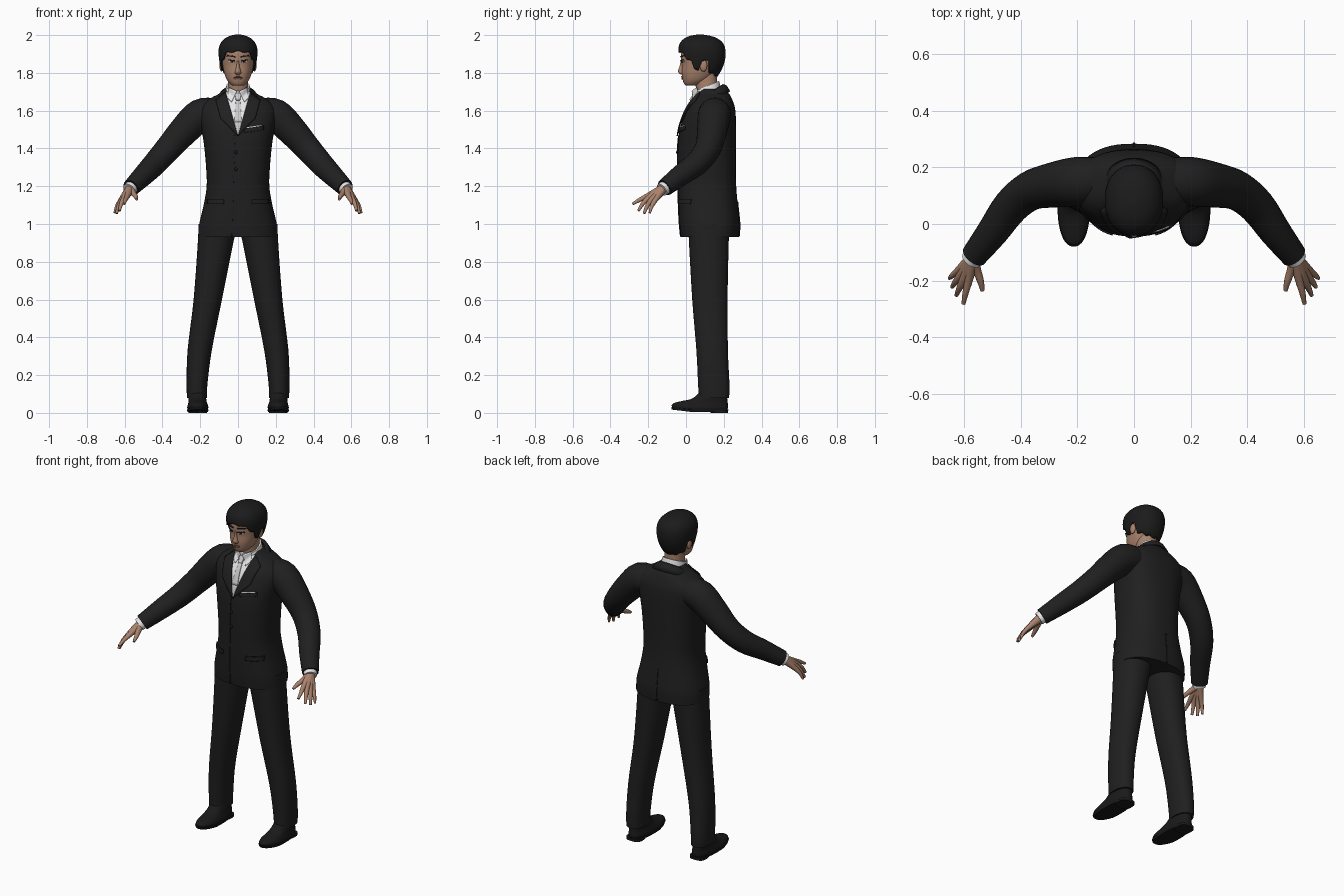
import bpy, bmesh, math
from mathutils import Vector

if "Cube" in bpy.data.objects:
    bpy.data.objects.remove(bpy.data.objects["Cube"])


def material(name, r, g, b):
    m = bpy.data.materials.new(name)
    m.diffuse_color = (r, g, b, 1)
    m.use_nodes = True
    m.node_tree.nodes["Principled BSDF"].inputs["Base Color"].default_value = m.diffuse_color
    return m


SUIT = material("suit_black", .014, .014, .014)
HAIR = material("hair_black", .011, .011, .011)
SHOE = material("shoe_black", .010, .010, .010)
SKIN = material("skin", .40, .225, .15)
SHIRT = material("shirt_white", .80, .80, .80)
TIE = material("tie_grey", .60, .60, .60)
LIPS = material("lips", .30, .13, .10)
EYE = material("eye_white", .55, .50, .47)


def finish(name, bm, mat, mirror=False, thick=0, angle=50):
    bmesh.ops.recalc_face_normals(bm, faces=bm.faces)
    me = bpy.data.meshes.new(name)
    bm.to_mesh(me)
    bm.free()
    me.materials.append(mat)
    for p in me.polygons:
        p.use_smooth = True
    me.set_sharp_from_angle(angle=math.radians(angle))
    ob = bpy.data.objects.new(name, me)
    bpy.context.collection.objects.link(ob)
    if thick:
        s = ob.modifiers.new("thickness", 'SOLIDIFY')
        s.thickness, s.offset = thick, 0
    if mirror:
        ob.modifiers.new("mirror", 'MIRROR').use_mirror_merge = False
    return ob


def skin_rings(name, rings, mat, closed=True, caps=(True, True), **kw):
    """Bridge a list of point rings into a surface."""
    bm = bmesh.new()
    vs = [[bm.verts.new(p) for p in ring] for ring in rings]
    n = len(vs[0])
    for a, b in zip(vs, vs[1:]):
        for i in range(n if closed else n - 1):
            j = (i + 1) % n
            bm.faces.new((a[i], a[j], b[j], b[i]))
    if closed:
        for want, ring in zip(caps, (vs[0], vs[-1])):
            if want:
                bm.faces.new(ring)
    return finish(name, bm, mat, **kw)


def refine(rows, k=5):
    """Catmull-Rom through rows of numbers."""
    out = []
    for i in range(len(rows) - 1):
        p = [rows[max(0, min(len(rows) - 1, i + d))] for d in (-1, 0, 1, 2)]
        for s in range(k):
            t = s / k
            out.append([.5 * (2*b + (c-a)*t + (2*a-5*b+4*c-d)*t*t + (3*b-a-3*c+d)*t**3)
                        for a, b, c, d in zip(*p)])
    return out + [list(rows[-1])]


def spow(v, e):
    return math.copysign(abs(v) ** e, v)


def oval(z, hw, yf, yb, cx=0, p=2.2, n=40):
    return [(cx + hw * spow(math.cos(a), 2/p), (yf+yb)/2 + (yb-yf)/2 * spow(math.sin(a), 2/p), z)
            for a in (2*math.pi*i/n for i in range(n))]


def row_at(rows, z):
    for a, b in zip(rows, rows[1:]):
        if a[0] <= z <= b[0]:
            t = (z - a[0]) / max(1e-6, b[0] - a[0])
            return [u + (v-u)*t for u, v in zip(a, b)]
    return rows[0] if z < rows[0][0] else rows[-1]


def surface(rows, p, side=-1):
    """Depth of a lofted body at (x, z)."""
    def f(x, z):
        _, hw, yf, yb = row_at(rows, z)[:4]
        u = min(.995, abs(x) / hw)
        return (yf+yb)/2 + side*(yb-yf)/2*(1 - u**p)**(1/p)
    return f


def patch(name, c, surf, off, mat, thick=.004, n=8, **kw):
    """Four-cornered plate (x, z corners) laid on a surface."""
    rings = []
    for i in range(n + 1):
        u, ring = i/n, []
        for j in range(n + 1):
            v = j/n
            x, z = [(c[0][k]*(1-v) + c[1][k]*v)*(1-u) + (c[3][k]*(1-v) + c[2][k]*v)*u for k in (0, 1)]
            ring.append((x, surf(x, z) + off, z))
        rings.append(ring)
    return skin_rings(name, rings, mat, closed=False, thick=thick, **kw)


def box(x0, x1, z0, z1):
    return [(x0, z1), (x1, z1), (x1, z0), (x0, z0)]


def tube(name, pts, mat, n=20, k=4, **kw):
    """Round sweep through (x, y, z, radius) points."""
    path = refine(pts, k)
    rings = []
    for i, q in enumerate(path):
        d = Vector(path[min(i+1, len(path)-1)][:3]) - Vector(path[max(i-1, 0)][:3])
        d.normalize()
        a = d.cross(Vector((.3, 1, .2))).normalized()
        b = d.cross(a)
        rings.append([Vector(q[:3]) + (a*math.cos(t) + b*math.sin(t))*q[3]
                      for t in (2*math.pi*m/n for m in range(n))])
    return skin_rings(name, rings, mat, **kw)


def ball(name, loc, scale, mat, **kw):
    bm = bmesh.new()
    bmesh.ops.create_uvsphere(bm, u_segments=16, v_segments=10, radius=1)
    for v in bm.verts:
        v.co = Vector([v.co[i]*scale[i] + loc[i] for i in range(3)])
    return finish(name, bm, mat, **kw)


# Jacket body: z, half width, front, back
torso = refine([(.93, .21, -.028, .28), (1.0, .205, -.035, .284), (1.1, .182, -.04, .274),
                (1.2, .166, -.042, .266), (1.3, .169, -.044, .264), (1.42, .18, -.043, .265),
                (1.5, .193, -.033, .265), (1.56, .204, -.015, .264), (1.61, .203, .006, .26),
                (1.645, .178, .028, .25), (1.67, .138, .045, .24), (1.69, .1, .055, .228),
                (1.715, .072, .068, .205)])
skin_rings("jacket", [oval(*r, p=2.4, n=56) for r in torso], SUIT)
front, back = surface(torso, 2.4), surface(torso, 2.4, 1)

# Sleeves and shirt cuffs
tube("sleeves", [(.12, .155, 1.585, .08), (.2, .15, 1.575, .087), (.285, .138, 1.495, .08),
                 (.365, .118, 1.405, .07), (.435, .062, 1.325, .064), (.5, -.028, 1.258, .056),
                 (.566, -.113, 1.192, .046)], SUIT, n=28, mirror=True)
tube("shirt_cuffs", [(.555, -.1, 1.203, .037), (.577, -.128, 1.181, .036)], SHIRT, mirror=True)

# Jacket details
patch("lapels", [(.066, 1.70), (.118, 1.655), (.092, 1.56), (0, 1.465)], front, -.008, SUIT, .006, mirror=True)
patch("front_edge", [(-.022, 1.47), (-.016, 1.47), (-.03, .935), (-.036, .935)], front, -.002, SUIT, n=24)
patch("pocket_flaps", box(.075, .16, 1.105, 1.13), front, -.005, SUIT, .008, mirror=True)
patch("breast_pocket", [(.035, 1.505), (.135, 1.52), (.135, 1.498), (.035, 1.483)], front, -.004, SUIT, .006)
patch("pocket_square", [(.045, 1.512), (.125, 1.524), (.125, 1.519), (.045, 1.506)], front, -.003, TIE)
patch("back_vent", box(-.004, .004, .935, 1.12), back, .002, SUIT, n=10)
for z in (1.38, 1.29):
    ball("jacket_button", (-.012, front(-.012, z) - .003, z), (.009, .005, .009), SHOE)
arc = [math.radians(-35 + 250*i/32) for i in range(33)]
skin_rings("jacket_collar",
           [[(hw*math.cos(a), .128 + ry*math.sin(a), z + .045*math.sin(a)) for a in arc]
            for hw, ry, z in ((.112, .102, 1.655), (.092, .085, 1.685), (.075, .066, 1.692))],
           SUIT, closed=False, thick=.009)

# Shirt and tie
patch("shirt_front", [(-.066, 1.70), (.066, 1.70), (.003, 1.475), (-.003, 1.475)], front, -.004, SHIRT, n=14)
patch("tie_knot", [(-.018, 1.692), (.018, 1.692), (.011, 1.655), (-.011, 1.655)], front, -.014, TIE, .009)
patch("tie_blade", [(-.011, 1.658), (.011, 1.658), (.019, 1.54), (-.019, 1.54)], front, -.009, TIE)
patch("tie_tip", [(-.019, 1.54), (.019, 1.54), (.002, 1.475), (-.002, 1.475)], front, -.009, TIE)
skin_rings("shirt_collar",
           [[(x, y, z + (y - .11)*.42) for x, y, z in oval(z, hw, yf, yb)]
            for z, hw, yf, yb in ((1.67, .074, .036, .188), (1.70, .069, .041, .182), (1.73, .062, .047, .175))],
           SHIRT)
patch("collar_wings", [(.005, 1.703), (.046, 1.722), (.056, 1.668), (.034, 1.645)],
      lambda x, z: min(front(x, z), .04 + 12*x*x), -.008, SHIRT, mirror=True)

# Neck and head
skin_rings("neck", [oval(z, .054, yf, .165) for z, yf in ((1.66, .06), (1.74, .05), (1.82, .03))], SKIN)
head = refine([(1.732, .026, .0, .06), (1.742, .042, -.01, .085), (1.765, .06, -.018, .125),
               (1.80, .073, -.023, .155), (1.84, .081, -.022, .175), (1.88, .085, -.026, .187),
               (1.92, .084, -.023, .187), (1.96, .06, .01, .15)])
skin_rings("head", [oval(*r) for r in head], SKIN)
face = surface(head, 2.2)
nose = refine([(1.792, .011, -.028, .01), (1.798, .018, -.037, .01), (1.81, .016, -.042, .01),
               (1.835, .009, -.034, .01), (1.865, .007, -.027, .01)], 3)
skin_rings("nose", [oval(*r, n=16) for r in nose], SKIN)
ball("ears", (.087, .093, 1.838), (.011, .02, .031), SKIN, mirror=True)
patch("eye_whites", [(.017, 1.863), (.048, 1.868), (.05, 1.859), (.02, 1.854)], face, -.002, EYE, mirror=True)
patch("irises", box(.027, .04, 1.855, 1.867), face, -.004, HAIR, mirror=True)
patch("upper_lids", [(.015, 1.866), (.051, 1.871), (.053, 1.866), (.016, 1.861)], face, -.005, HAIR, mirror=True)
patch("eyebrows", [(.013, 1.889), (.057, 1.894), (.059, 1.888), (.013, 1.882)], face, -.003, HAIR, mirror=True)
patch("upper_lip", [(-.01, 1.782), (.01, 1.782), (.026, 1.775), (-.026, 1.775)], face, -.003, LIPS)
patch("lower_lip", [(-.025, 1.774), (.025, 1.774), (.012, 1.765), (-.012, 1.765)], face, -.003, LIPS)

# Hair shell from a shaped hairline up to the crown
hair = refine([(1.775, .068, .0, .158), (1.82, .086, -.022, .186), (1.87, .096, -.032, .203),
               (1.92, .099, -.037, .205), (1.955, .089, -.029, .193), (1.98, .066, -.005, .163),
               (1.994, .036, .03, .12), (2.0, .003, .07, .076)])
hairline = [(-1, 1.912), (-.8, 1.905), (-.65, 1.875), (-.45, 1.862), (-.32, 1.82), (-.12, 1.818),
            (0, 1.862), (.25, 1.862), (.38, 1.805), (1, 1.782)]
N, M = 96, 18
strips = []
for k in range(M + 1):
    ring = []
    for i in range(N):
        a = 2*math.pi*i/N
        low = row_at(hairline, math.sin(a))[1] + .004*math.sin(11*a)
        z = low + (2.0 - low)*math.sin(k/M*math.pi/2)
        ring.append(oval(*row_at(hair, z), n=N)[i])
    strips.append(ring)
skin_rings("hair", strips, HAIR, caps=(False, True), thick=.008)

# Hands: every digit runs from the wrist to its tip
wrist = (.572, -.122, 1.186, .025)
digits = {"thumb": [(.556, -.163, 1.165, .016), (.542, -.205, 1.146, .012), (.536, -.236, 1.131, .007)],
          "index": [(.585, -.2, 1.15, .015), (.596, -.245, 1.128, .011), (.603, -.282, 1.106, .007)],
          "middle": [(.6, -.193, 1.142, .016), (.618, -.228, 1.108, .011), (.628, -.252, 1.07, .007)],
          "ring": [(.612, -.18, 1.132, .015), (.632, -.206, 1.094, .011), (.643, -.222, 1.056, .007)],
          "little": [(.62, -.163, 1.126, .014), (.642, -.182, 1.092, .01), (.653, -.192, 1.058, .006)]}
for d, pts in digits.items():
    tube(d + "_digits", [wrist] + pts, SKIN, n=12, mirror=True)

# Trousers: z, half width, front, back, centre x
legs = refine([(.08, .053, .068, .228, .217), (.15, .055, .064, .23, .217), (.33, .064, .055, .222, .203),
               (.6, .075, .033, .22, .16), (.9, .094, .016, .226, .119), (1.0, .104, .012, .23, .105)])
skin_rings("trouser_legs", [oval(*r) for r in legs], SUIT, mirror=True)


# Shoes with soles and heels, toes lifted slightly
def lifted(rows):
    return [[(x, y, z + .12*max(0, .02 - y)) for x, y, z in oval(*r, p=2.3)] for r in rows]


skin_rings("shoes", lifted(refine([(.014, .052, -.07, .218, .213), (.028, .056, -.076, .222, .213),
                                   (.043, .053, -.062, .222, .213), (.06, .048, -.015, .22, .214),
                                   (.08, .046, .04, .218, .215), (.12, .042, .08, .21, .216)], 3)),
           SHOE, mirror=True)
skin_rings("shoe_soles", lifted([(.006, .054, -.075, .222, .213), (.018, .058, -.08, .225, .213)]),
           SHOE, mirror=True)
skin_rings("shoe_heels", [oval(z, .048, .13, .222, .213, 3) for z in (0, .015)], SHOE, mirror=True)
